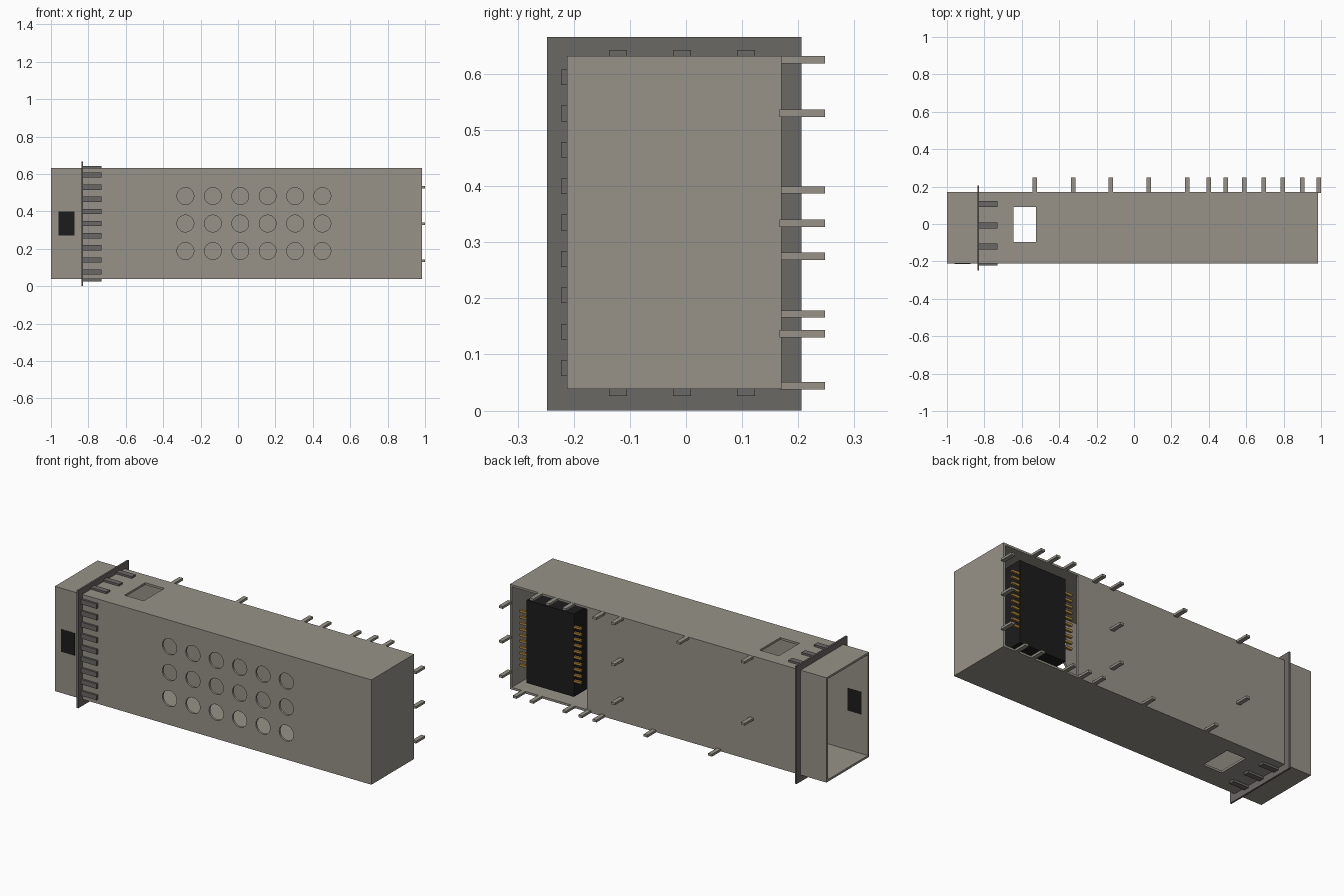
import bpy, bmesh, math
from mathutils import Matrix, Vector

cube = bpy.data.objects.get("Cube")
if cube:
    bpy.data.objects.remove(cube, do_unlink=True)


def material(name, rgb):
    m = bpy.data.materials.new(name)
    m.use_nodes = True
    m.diffuse_color = (*rgb, 1)
    bsdf = next(n for n in m.node_tree.nodes if n.type == 'BSDF_PRINCIPLED')
    bsdf.inputs["Base Color"].default_value = (*rgb, 1)
    return m


STEEL = material("warm_grey_steel", (0.31, 0.29, 0.25))
DARK = material("dark_grey_gasket", (0.148, 0.138, 0.130))
BLACK = material("black_plastic", (0.012, 0.012, 0.012))
GOLD = material("gold_contact", (0.42, 0.23, 0.04))


def add_box(bm, x0, x1, y0, y1, z0, z1):
    c = Vector(((x0 + x1) / 2, (y0 + y1) / 2, (z0 + z1) / 2))
    bmesh.ops.create_cube(bm, size=1, matrix=Matrix.Translation(c)
                          @ Matrix.Diagonal((x1 - x0, y1 - y0, z1 - z0, 1)))


def finish(name, bm, mat):
    me = bpy.data.meshes.new(name)
    bm.to_mesh(me)
    bm.free()
    me.materials.append(mat)
    ob = bpy.data.objects.new(name, me)
    bpy.context.collection.objects.link(ob)
    return ob


def boxes(name, mat, dims):
    bm = bmesh.new()
    for d in dims:
        add_box(bm, *d)
    return finish(name, bm, mat)


def cut(target, cutter):
    cutter.hide_render = True
    mod = target.modifiers.new("cut", 'BOOLEAN')
    mod.operation, mod.solver, mod.object = 'DIFFERENCE', 'EXACT', cutter
    bpy.context.view_layer.objects.active = target
    bpy.ops.object.modifier_apply(modifier=mod.name)
    bpy.data.objects.remove(cutter, do_unlink=True)


# Main dimensions
X0, X1 = -1.0, 0.985
Y0, Y1 = -0.212, 0.170
Z0, Z1 = 0.038, 0.632
T = 0.012
ZC = (Z0 + Z1) / 2

# Hollow sleeve, open at its -x end
housing = boxes("housing", STEEL, [(X0, X1, Y0, Y1, Z0, Z1)])
cut(housing, boxes("cavity_cutter", STEEL,
                   [(X0 - .1, X1 - T, Y0 + T, Y1 - T, Z0 + T, Z1 - T)]))
# Opening in the back wall around the connector
cut(housing, boxes("bay_cutter", STEEL,
                   [(.503, X1 - T, Y1 - .06, Y1 + .1, Z0 + T, Z1 - T)]))
# Window through the top and bottom walls
cut(housing, boxes("window_cutter", STEEL, [(-.645, -.525, -.095, .09, -.1, .8)]))
# Ventilation holes in the front wall
bm = bmesh.new()
for i in range(6):
    for j in (-1, 0, 1):
        bmesh.ops.create_cone(
            bm, cap_ends=True, segments=32, radius1=.045, radius2=.045, depth=.1,
            matrix=Matrix.Translation((-.281 + i * .1465, Y0, ZC + j * .147))
            @ Matrix.Rotation(math.pi / 2, 4, 'X'))
cut(housing, finish("vent_cutter", bm, STEEL))

# Black latch plate set through the front wall
boxes("latch_plate", BLACK, [(-.96, -.875, Y0 - .001, Y0 + T + .001, .272, .4)])

# Gasket flange: a rectangular ring round the sleeve
FX0, FX1 = -.838, -.828
FY0, FY1, FZ1 = -.248, .206, .666
boxes("flange", DARK, [
    (FX0, FX1, FY0, Y0, 0, FZ1), (FX0, FX1, Y1, FY1, 0, FZ1),
    (FX0, FX1, Y0, Y1, 0, Z0), (FX0, FX1, Y0, Y1, Z1, FZ1)])

# Spring fingers on the front, top and bottom
fingers = []
for i in range(9):
    z = ZC + (i - 4) * .0648
    fingers.append((FX1, -.73, Y0 - .011, Y0, z - .014, z + .014))
for i in (-1, 0, 1):
    y = -.007 + i * .114
    fingers.append((FX1, -.73, y - .016, y + .016, Z1, Z1 + .011))
    fingers.append((FX1, -.73, y - .016, y + .016, Z0 - .012, Z0))
boxes("spring_fingers", DARK, fingers)

# Mounting pins standing out of the back
spots = [(x, .625) for x in (.795, .695, .59, .40, .285, -.125, -.53)]
spots += [(x, .044) for x in (.9, .795, .59, .49, .40, .08, -.325)]
spots += [(.285, .393), (.285, .172), (-.53, .275)]
spots += [(.988, z) for z in (.137, .334, .53)]
boxes("mounting_pins", STEEL,
      [(x - .012, x + .012, Y1 - .003, .248, z - .0065, z + .0065) for x, z in spots])

# Connector block in the bay, with a row of contacts on each side
boxes("connector", BLACK, [(.584, .88, -.07, Y1, .1, .57)])
contacts = []
for i in range(10):
    z = .342 + (i - 4.5) * .034
    for a, b in ((.88, .926), (.54, .584)):
        contacts.append((a, b, Y1 - .014, Y1 - .001, z - .0065, z + .0065))
boxes("contacts", GOLD, contacts)
